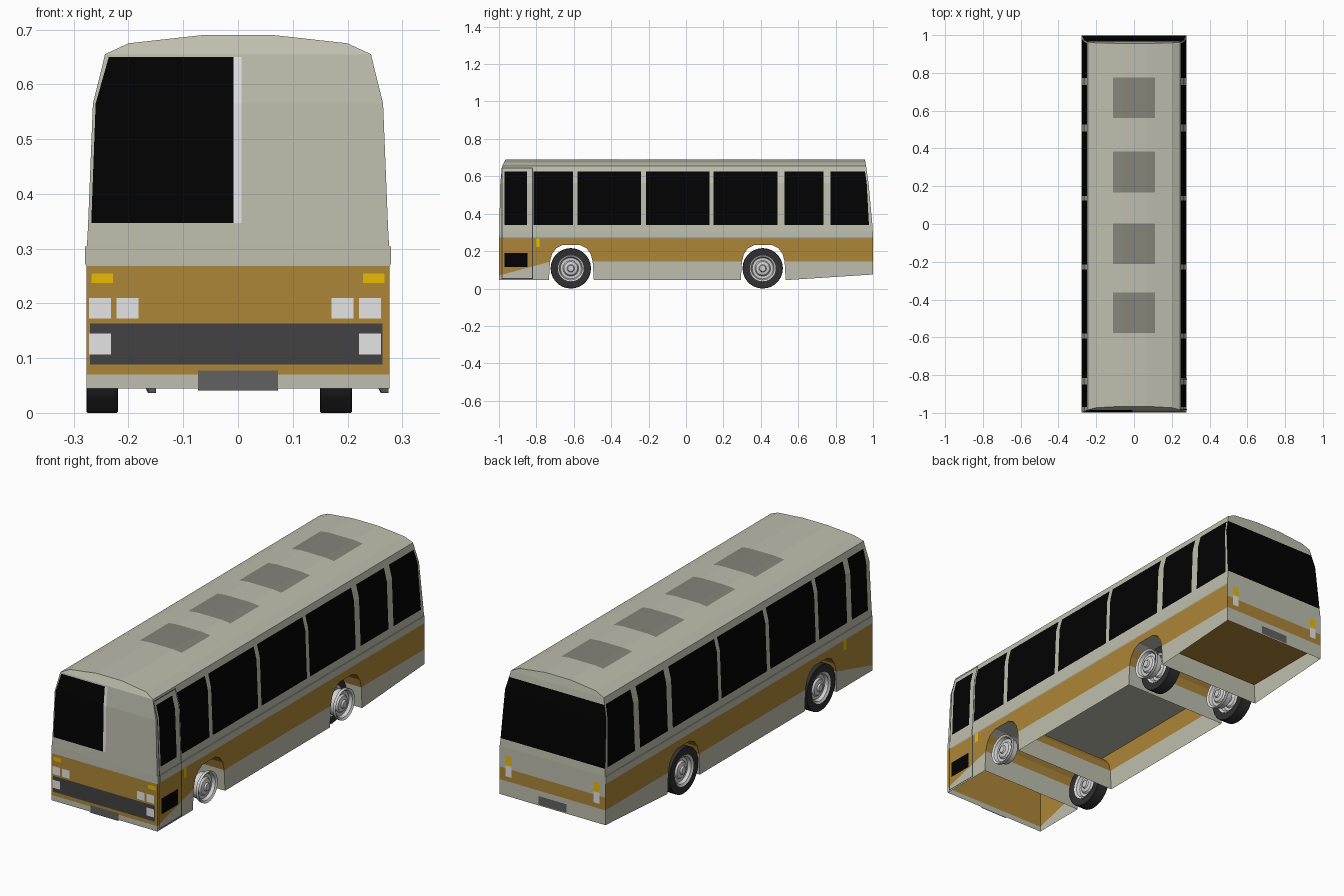
import bpy, bmesh, math

if "Cube" in bpy.data.objects:
    bpy.data.objects.remove(bpy.data.objects["Cube"])

COLOURS = {
    "body_grey": (0.515, 0.52, 0.425), "gold": (0.42, 0.24, 0.04),
    "black_glass": (0.0006, 0.0006, 0.0006), "dark_grey": (0.055, 0.055, 0.057),
    "light_grey": (0.78, 0.78, 0.78), "yellow": (0.8, 0.5, 0.001),
    "plate_grey": (0.12, 0.12, 0.12), "hatch_grey": (0.235, 0.235, 0.195),
    "tyre_black": (0.03, 0.03, 0.032), "rim_metal": (0.65, 0.65, 0.65),
}
NAMES = list(COLOURS)
MATS = []
for name, rgb in COLOURS.items():
    m = bpy.data.materials.new(name)
    m.use_nodes = True
    m.diffuse_color = (*rgb, 1)
    m.node_tree.nodes["Principled BSDF"].inputs["Base Color"].default_value = (*rgb, 1)
    MATS.append(m)


class Part:
    """Collects coloured faces into one named object."""
    def __init__(self, name):
        self.name, self.bm = name, bmesh.new()

    def face(self, pts, colour):
        f = self.bm.faces.new([self.bm.verts.new(p) for p in pts])
        f.material_index = NAMES.index(colour)

    def finish(self, smooth=False, orient=True):
        bm = self.bm
        bmesh.ops.remove_doubles(bm, verts=bm.verts, dist=1e-5)
        bmesh.ops.dissolve_degenerate(bm, edges=bm.edges, dist=1e-6)
        if orient:
            bmesh.ops.recalc_face_normals(bm, faces=bm.faces)
        me = bpy.data.meshes.new(self.name)
        bm.to_mesh(me)
        bm.free()
        for m in MATS:
            me.materials.append(m)
        ob = bpy.data.objects.new(self.name, me)
        bpy.context.collection.objects.link(ob)
        if smooth:
            bpy.ops.object.select_all(action='DESELECT')
            ob.select_set(True)
            bpy.context.view_layer.objects.active = ob
            bpy.ops.object.shade_smooth_by_angle(angle=math.radians(35))


def interp(table, t):
    for (a, va), (b, vb) in zip(table, table[1:]):
        if t <= b:
            return va + (vb - va) * max(0, t - a) / (b - a)
    return table[-1][1]


def end_plate(name, x, end, z, colour):
    """Flat plate on the nose (end -1) or tail (end 1)."""
    p = Part(name)
    a, b = x if end < 0 else x[::-1]
    p.face([(a, end, z[0]), (b, end, z[0]), (b, end, z[1]), (a, end, z[1])], colour)
    p.finish(orient=False)


def side_plate(name, side, y, z, colour):
    """Flat plate on the lower side panel."""
    p = Part(name)
    a, b = y if side > 0 else y[::-1]
    x = side * (SIDE + 0.0012)
    p.face([(x, a, z[0]), (x, b, z[0]), (x, b, z[1]), (x, a, z[1])], colour)
    p.finish(orient=False)


# Body outline: half width, nose and tail positions by height
WAIST, SIDE, END = 0.268, 0.277, 0.9985
WIDTH = [(0.268, SIDE), (0.272, 0.279), (0.304, 0.279), (0.3045, 0.276), (0.34, 0.274),
         (0.565, 0.265), (0.625, 0.25), (0.655, 0.243), (0.675, 0.2), (0.69, 0.065)]
NOSE = [(0.3, -END), (0.565, -0.993), (0.655, -0.983), (0.69, -0.965)]
TAIL = [(0.31, END), (0.4, 0.993), (0.565, 0.976), (0.655, 0.963), (0.69, 0.956)]
WINDOWS = [(-0.97, -0.85), (-0.815, -0.605), (-0.58, -0.24), (-0.215, 0.125),
           (0.147, 0.49), (0.527, 0.735), (0.773, 0.978)]

# Upper shell with side windows and rear window
shell = Part("upper_body")
stations = [-2] + [y for w in WINDOWS for y in w] + [2]


def skin(side, row, y):
    z, x = WIDTH[row]
    lo, hi = interp(NOSE, z), interp(TAIL, z)
    if abs(y) < 2:
        lo, hi = lo + 0.01, hi - 0.01
    return (side * x, min(max(y, lo), hi), z)


for r in range(len(WIDTH) - 1):
    glass = WIDTH[r][0] > 0.33 and WIDTH[r + 1][0] < 0.63
    for s, (a, b) in enumerate(zip(stations, stations[1:])):
        col = "black_glass" if glass and s % 2 else "body_grey"
        for side in (-1, 1):
            shell.face([skin(side, r, a), skin(side, r, b), skin(side, r + 1, b), skin(side, r + 1, a)], col)
    for end in (-2, 2):
        col = "black_glass" if glass and end > 0 else "body_grey"
        shell.face([skin(-1, r, end), skin(1, r, end), skin(1, r + 1, end), skin(-1, r + 1, end)], col)
top = len(WIDTH) - 1
for a, b in zip(stations, stations[1:]):
    shell.face([skin(-1, top, a), skin(1, top, a), skin(1, top, b), skin(-1, top, b)], "body_grey")
shell.finish()

# Lower skirt with wheel arches running right across
ARCH_Y, ARCH_W = (-0.613, 0.413), 0.12
HALF_ARCH = [(1, 0.045), (0.95, 0.145), (0.86, 0.185), (0.68, 0.215), (0.4, 0.232)]
ARCH = [(-u, z) for u, z in HALF_ARCH] + [(u, z) for u, z in reversed(HALF_ARCH)]
arches = [[(c + u * ARCH_W, z) for u, z in ARCH] for c in ARCH_Y]
base = [(-END, 0.045)] + arches[0] + arches[1] + [(END, 0.075)]
SPLIT = [(-END, 0.07), (-0.72, 0.145), (1, 0.145)]

skirt = Part("lower_body")
for (ya, za), (yb, zb) in zip(base, base[1:]):
    sa, sb = max(za, interp(SPLIT, ya)), max(zb, interp(SPLIT, yb))
    for x in (-SIDE, SIDE):
        if sa > za or sb > zb:
            skirt.face([(x, ya, za), (x, yb, zb), (x, yb, sb), (x, ya, sa)], "body_grey")
        skirt.face([(x, ya, sa), (x, yb, sb), (x, yb, WAIST), (x, ya, WAIST)], "gold")
for arch in arches:
    for (ya, za), (yb, zb) in zip(arch, arch[1:]):
        col = "gold" if 0.145 < (za + zb) / 2 < 0.21 else "body_grey"
        skirt.face([(-SIDE, ya, za), (SIDE, ya, za), (SIDE, yb, zb), (-SIDE, yb, zb)], col)
FRONT_BANDS = [(0.045, 0.07, "body_grey"), (0.07, WAIST, "gold")]
REAR_BANDS = [(0.075, 0.145, "body_grey"), (0.145, 0.205, "gold"), (0.205, WAIST, "body_grey")]
for y, bands in ((-END, FRONT_BANDS), (END, REAR_BANDS)):
    for z0, z1, col in bands:
        skirt.face([(-SIDE, y, z0), (SIDE, y, z0), (SIDE, y, z1), (-SIDE, y, z1)], col)
skirt.finish()

# Recessed floors, facing down
for name, y0, y1, z, col in (("front_floor", -0.99, -0.63, 0.25, "gold"),
                             ("middle_floor", -0.6, 0.4, 0.235, "body_grey"),
                             ("rear_floor", 0.53, 0.99, 0.145, "gold")):
    floor = Part(name)
    floor.face([(-0.275, y0, z), (-0.275, y1, z), (0.275, y1, z), (0.275, y0, z)], col)
    floor.finish(orient=False)

# Windscreen and its centre pillar
for name, rows, col in (
        ("windscreen", [(0.347, -0.268, -0.008), (0.565, -0.26, -0.008), (0.65, -0.236, -0.008)], "black_glass"),
        ("windscreen_pillar", [(0.347, -0.008, 0.006), (0.565, -0.008, 0.006), (0.65, -0.008, 0.006)], "light_grey")):
    p = Part(name)
    for (za, a0, a1), (zb, b0, b1) in zip(rows, rows[1:]):
        ya, yb = interp(NOSE, za) - 0.0015, interp(NOSE, zb) - 0.0015
        p.face([(a0, ya, za), (a1, ya, za), (b1, yb, zb), (b0, yb, zb)], col)
    p.finish(orient=False)

# Front fittings
end_plate("bumper", (-0.27, 0.264), -0.9992, (0.088, 0.163), "dark_grey")
end_plate("front_plate", (-0.073, 0.073), -1, (0.041, 0.077), "plate_grey")
for label, x, z, col in (("indicator", 0.248, (0.237, 0.255), "yellow"),
                         ("outer_headlight", 0.241, (0.172, 0.21), "light_grey"),
                         ("inner_headlight", 0.191, (0.172, 0.21), "light_grey"),
                         ("fog_light", 0.241, (0.107, 0.145), "light_grey")):
    for side, word in ((-1, "right"), (1, "left")):
        cx = side * x - (0.011 if side < 0 and col == "light_grey" else 0)
        end_plate(f"{word}_{label}", (cx - 0.02, cx + 0.02), -1, z, col)

# Rear fittings and side markers
end_plate("rear_plate", (-0.073, 0.073), 1, (0.08, 0.12), "plate_grey")
for side, word in ((-1, "right"), (1, "left")):
    x = sorted((side * 0.215, side * 0.247))
    end_plate(f"{word}_tail_indicator", x, 1, (0.22, 0.266), "yellow")
    end_plate(f"{word}_reversing_light", x, 1, (0.168, 0.22), "light_grey")
    side_plate(f"{word}_side_marker", side, (-0.803, -0.782), (0.222, WAIST), "yellow")

# Door seams and lower door glass on the left side
side_plate("door_lower_glass", 1, (-0.97, -0.848), (0.115, 0.19), "black_glass")
seam = Part("door_seam")
UPRIGHT = (0.05, 0.268, 0.272, 0.304, 0.3045, 0.34, 0.565, 0.625, 0.645)
for y0, y1, zs in ((-0.986, -0.98, UPRIGHT), (-0.824, -0.818, UPRIGHT),
                   (-0.986, -0.82, (0.05, 0.055)), (-0.98, -0.82, (0.643, 0.648))):
    for a, b in zip(zs, zs[1:]):
        xa, xb = interp(WIDTH, a) + 0.0012, interp(WIDTH, b) + 0.0012
        seam.face([(xa, y0, a), (xa, y1, a), (xb, y1, b), (xb, y0, b)], "dark_grey")
seam.finish(orient=False)

# Roof hatches lying flush on the curved roof
HATCH = [(-0.11, 0.686), (-0.065, 0.691), (0.065, 0.691), (0.11, 0.686)]
for i, y in enumerate((-0.47, -0.105, 0.275, 0.668)):
    hatch = Part(f"roof_hatch_{i + 1}")
    for (xa, za), (xb, zb) in zip(HATCH, HATCH[1:]):
        hatch.face([(xa, y - 0.108, za), (xb, y - 0.108, zb), (xb, y + 0.108, zb), (xa, y + 0.108, za)], "hatch_grey")
    hatch.finish(orient=False)


# Wheels: profiles of (radius, across) spun about the axle
def spin(name, profile, centre, colour, n=28):
    p = Part(name)
    cx, cy, cz = centre

    def at(r, u, k):
        a = 2 * math.pi * k / n
        return (cx + u, cy + r * math.cos(a), cz + r * math.sin(a))
    for (ra, ua), (rb, ub) in zip(profile, profile[1:]):
        for k in range(n):
            ring = [at(ra, ua, k), at(ra, ua, k + 1), at(rb, ub, k + 1), at(rb, ub, k)]
            p.face(ring[1:] if ra == 0 else ring[:3] if rb == 0 else ring, colour)
    p.finish(smooth=True)


WHEEL_W = 0.058
TYRE = [(0.07, 0.002), (0.106, 0), (0.108, 0.002), (0.108, 0.056), (0.106, WHEEL_W), (0.07, 0.056), (0.07, 0.002)]
DISH = [(0, 0.001), (0.016, 0.001), (0.02, 0.008), (0.036, 0.012), (0.042, 0.02),
        (0.056, 0.02), (0.062, 0.006), (0.072, 0.0), (0.072, 0.014), (0.06, 0.02)]
OUTER = [(r, WHEEL_W - u) for r, u in reversed(DISH)]
for name, x, y, tyred in (("front_right", -0.277, -0.616, True),
                          ("front_left", 0.217, -0.616, False),
                          ("rear_right_outer", -0.277, 0.41, True),
                          ("rear_right_inner", -0.208, 0.41, False),
                          ("rear_left_inner", 0.15, 0.41, True),
                          ("rear_left_outer", 0.217, 0.41, False)):
    inner = DISH if tyred else [(0, 0.012), (0.06, 0.012)]
    spin(f"{name}_rim", inner + OUTER, (x, y, 0.108), "rim_metal")
    if tyred:
        spin(f"{name}_tyre", TYRE, (x, y, 0.108), "tyre_black")
